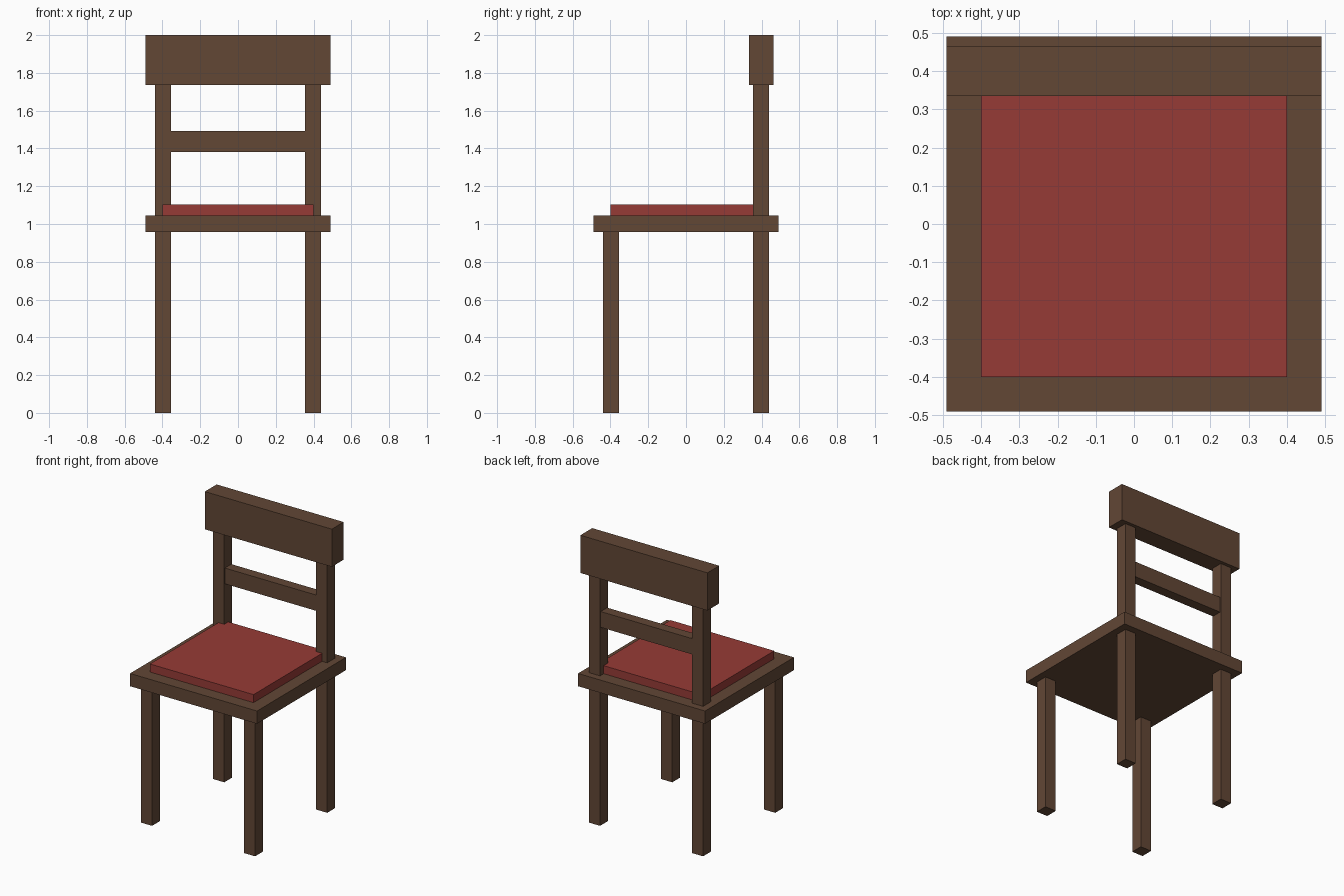
import bpy

if "Cube" in bpy.data.objects:
    bpy.data.objects.remove(bpy.data.objects["Cube"])


def make_material(name, color):
    mat = bpy.data.materials.new(name)
    mat.diffuse_color = (*color, 1.0)
    mat.use_nodes = True
    mat.node_tree.nodes["Principled BSDF"].inputs["Base Color"].default_value = mat.diffuse_color
    return mat


wood = make_material("brown_wood", (0.122, 0.063, 0.036))
fabric = make_material("red_fabric", (0.305, 0.044, 0.037))


def box(name, low, high, mat):
    """Axis-aligned box between two opposite corners."""
    center = [(a + b) / 2 for a, b in zip(low, high)]
    bpy.ops.mesh.primitive_cube_add(size=1, location=center)
    obj = bpy.context.object
    obj.name = name
    size = [b - a for a, b in zip(low, high)]
    for v in obj.data.vertices:
        v.co = [c * s for c, s in zip(v.co, size)]
    obj.data.materials.append(mat)
    return obj


HALF = 0.49                  # half width of the seat
INNER, OUTER = 0.355, 0.44   # leg and post faces
SEAT_LOW, SEAT_TOP = 0.957, 1.046
RAIL_LOW = 1.737

# Seat board and cushion
box("seat", (-HALF, -HALF, SEAT_LOW), (HALF, HALF, SEAT_TOP), wood)
box("cushion", (-0.4, -0.4, SEAT_TOP), (0.4, 0.4, 1.102), fabric)

# Legs and back posts, mirrored left and right
for side, x0, x1 in (("left", -OUTER, -INNER), ("right", INNER, OUTER)):
    box(f"front_leg_{side}", (x0, -OUTER, 0), (x1, -INNER, SEAT_LOW), wood)
    box(f"back_leg_{side}", (x0, INNER, 0), (x1, OUTER, SEAT_LOW), wood)
    box(f"back_post_{side}", (x0, INNER, SEAT_TOP), (x1, OUTER, RAIL_LOW), wood)

# Backrest: narrow slat between the posts and wide top rail
box("back_slat", (-INNER, 0.362, 1.382), (INNER, 0.433, 1.492), wood)
box("top_rail", (-HALF, 0.334, RAIL_LOW), (HALF, 0.464, 2.0), wood)
